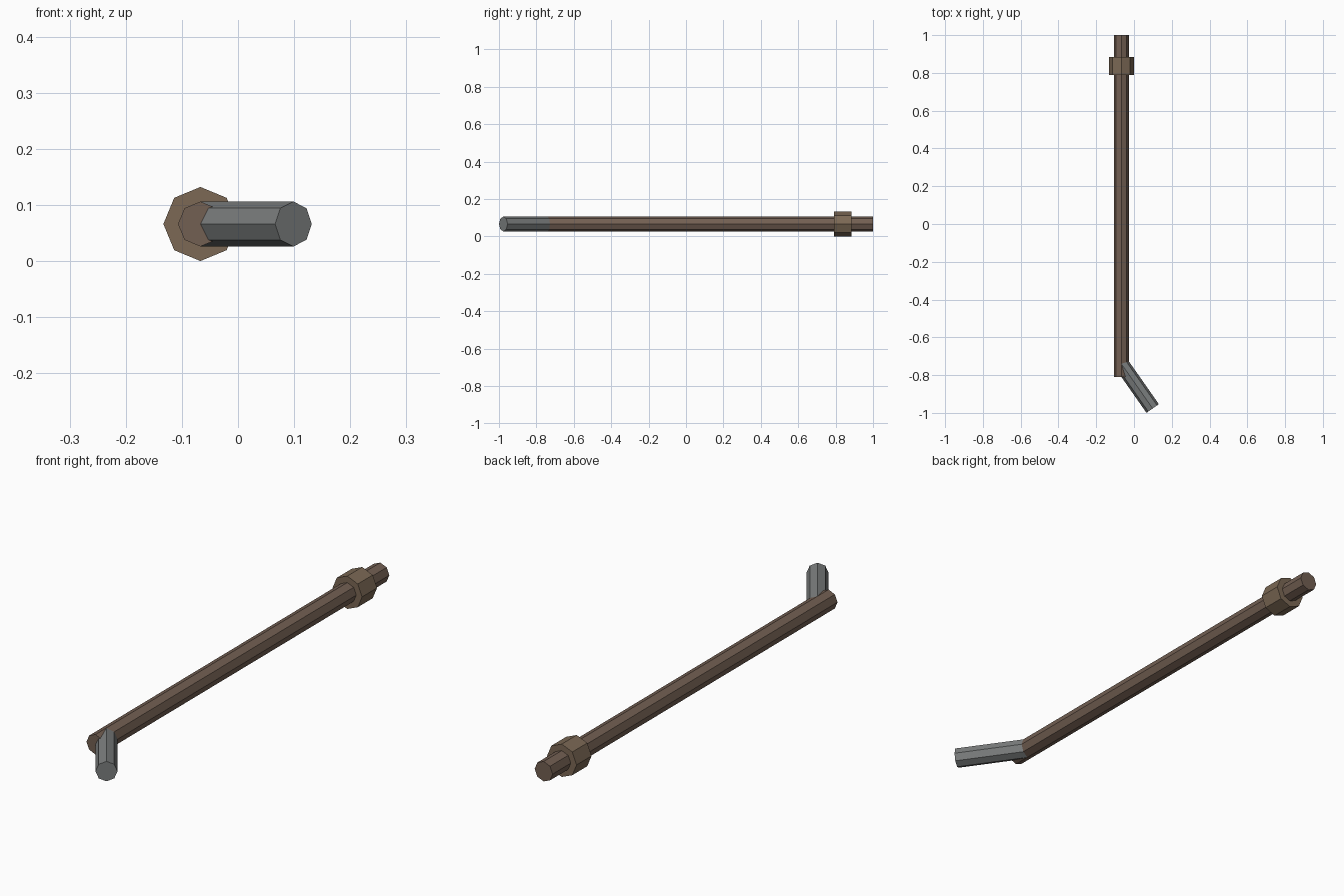
import bpy
from math import radians, sin, cos
from mathutils import Vector

if "Cube" in bpy.data.objects:
    bpy.data.objects.remove(bpy.data.objects["Cube"])

AXIS_X, AXIS_Z = -0.067, 0.066


def material(name, rgb):
    mat = bpy.data.materials.new(name)
    mat.diffuse_color = (*rgb, 1)
    mat.use_nodes = True
    mat.node_tree.nodes["Principled BSDF"].inputs["Base Color"].default_value = mat.diffuse_color
    return mat


def octagon_rod(name, start, end, radius, mat):
    """Flat-shaded eight-sided rod between two points, corners on the vertical."""
    start, end = Vector(start), Vector(end)
    axis = end - start
    bpy.ops.mesh.primitive_cylinder_add(vertices=8, radius=radius, depth=axis.length,
                                        location=(start + end) / 2)
    rod = bpy.context.object
    rod.name = name
    rod.rotation_euler = axis.to_track_quat('Z', 'Y').to_euler()
    rod.data.materials.append(mat)
    return rod


wood = material("dark_wood", (0.17, 0.115, 0.085))
binding = material("binding_brown", (0.20, 0.14, 0.09))
metal = material("grey_metal", (0.20, 0.21, 0.21))

# Long handle shaft
octagon_rod("shaft", (AXIS_X, -0.81, AXIS_Z), (AXIS_X, 1.0, AXIS_Z), 0.04, wood)

# Thick collar near the back end
octagon_rod("collar", (AXIS_X, 0.79, AXIS_Z), (AXIS_X, 0.885, AXIS_Z), 0.066, binding)

# Short metal spout, angled 35 degrees off the front end
angle, length = radians(35), 0.289
root = Vector((AXIS_X, -0.74, AXIS_Z))
tip = root + Vector((sin(angle), -cos(angle), 0)) * length
octagon_rod("angled_tip", root, tip, 0.04, metal)
